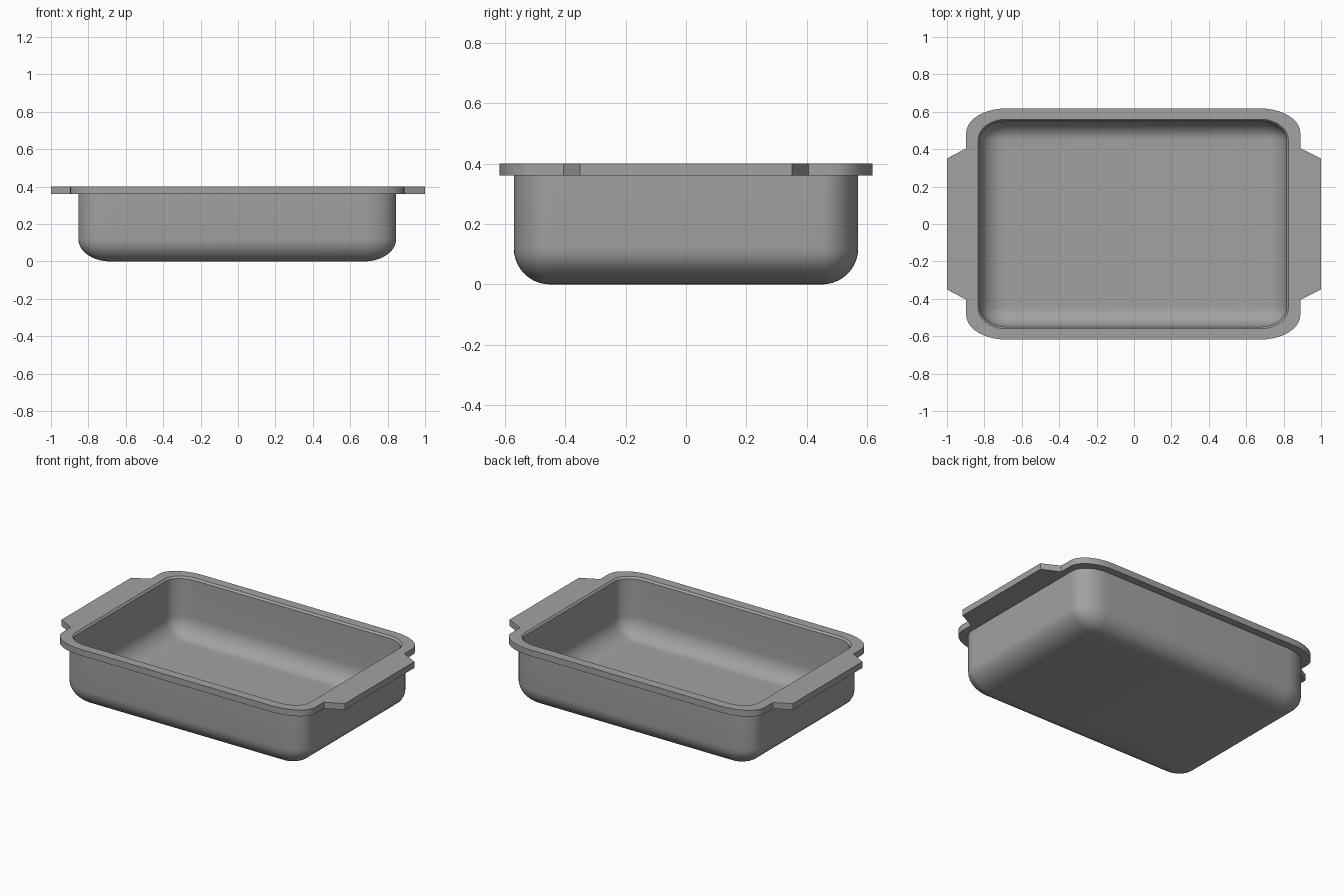
import bpy, bmesh, math

cube = bpy.data.objects.get("Cube")
if cube:
    bpy.data.objects.remove(cube, do_unlink=True)

CX = -0.004          # the dish body sits a touch off the handle centre
STEPS = 10           # segments per rounded corner
TOP, UNDER = 0.40, 0.36
GRIP_Y, ROOT_Y = 0.35, 0.405


def ring(hx, hy, rx, ry, z, handles=False):
    """Rounded rectangle with elliptical corners; side handles optional."""
    quarter = [(hx - rx + rx * math.cos(a), hy - ry + ry * math.sin(a))
               for a in (math.pi / 2 * i / STEPS for i in range(STEPS + 1))]
    half = [(hx, GRIP_Y), (hx, ROOT_Y)] + quarter
    right = [(x, -y) for x, y in reversed(half)] + half
    pts = [(x + CX, y, z) for x, y in right]
    pts += [(-x + CX, -y, z) for x, y in right]
    if handles:
        pts = [(math.copysign(1, x), y, z) if abs(y) == GRIP_Y else (x, y, z)
               for x, y, z in pts]
    return pts


def bowl(hx, hy, rx, ry, floor, rz):
    """Rings of a bottom fillet, from the floor upward."""
    rings = []
    for i in range(STEPS + 1):
        a = math.pi / 2 * i / STEPS
        s = math.sin(a)
        rings.append(ring(hx - rx * (1 - s), hy - ry * (1 - s),
                          rx * s, ry * s, floor + rz * (1 - math.cos(a))))
    return rings


# Section order: outer bowl, rim with handles, chamfered opening, inner bowl
sections = bowl(0.85, 0.57, 0.17, 0.12, 0, 0.12)
sections.append(ring(0.85, 0.57, 0.17, 0.12, UNDER))
sections.append(ring(0.893, 0.618, 0.215, 0.13, UNDER, True))
sections.append(ring(0.893, 0.618, 0.215, 0.13, TOP, True))
sections.append(ring(0.829, 0.56, 0.15, 0.11, TOP))
sections.append(ring(0.819, 0.55, 0.14, 0.10, TOP - 0.012))
sections += reversed(bowl(0.819, 0.55, 0.14, 0.10, 0.03, 0.12))

# Loft the sections into one closed shell
bm = bmesh.new()
loops = [[bm.verts.new(p) for p in s] for s in sections]
n = len(loops[0])
for low, high in zip(loops, loops[1:]):
    for i in range(n):
        j = (i + 1) % n
        bm.faces.new((low[i], low[j], high[j], high[i]))
bm.faces.new(loops[0])
bm.faces.new(loops[-1])
bmesh.ops.remove_doubles(bm, verts=bm.verts, dist=0.0001)
bmesh.ops.recalc_face_normals(bm, faces=bm.faces)
mesh = bpy.data.meshes.new("baking_dish")
bm.to_mesh(mesh)
bm.free()

# Grey finish
grey = bpy.data.materials.new("grey")
grey.use_nodes = True
colour = (0.36, 0.36, 0.36, 1)
grey.diffuse_color = colour
for node in grey.node_tree.nodes:
    if node.type == "BSDF_PRINCIPLED":
        node.inputs["Base Color"].default_value = colour
mesh.materials.append(grey)

dish = bpy.data.objects.new("baking_dish", mesh)
bpy.context.collection.objects.link(dish)
bpy.ops.object.select_all(action="DESELECT")
dish.select_set(True)
bpy.context.view_layer.objects.active = dish
bpy.ops.object.shade_smooth_by_angle(angle=math.radians(30))
